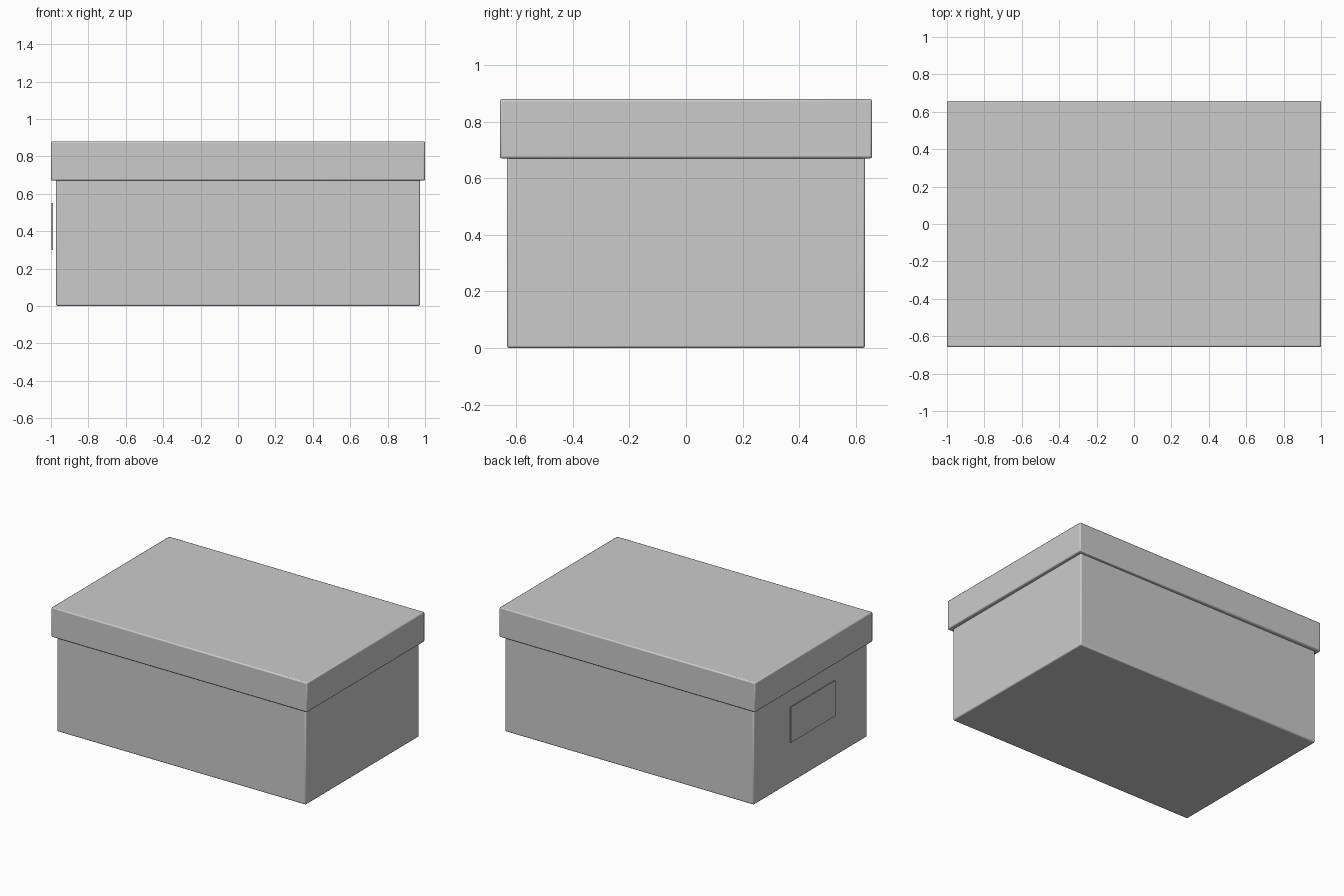
import bpy

if "Cube" in bpy.data.objects:
    bpy.data.objects.remove(bpy.data.objects["Cube"])


def box(name, low, high, bevel=0.0):
    """Box between two corners, with optional softened edges."""
    centre = [(a + b) / 2 for a, b in zip(low, high)]
    bpy.ops.mesh.primitive_cube_add(size=1, location=centre)
    obj = bpy.context.object
    obj.name = name
    obj.scale = [b - a for a, b in zip(low, high)]
    bpy.ops.object.transform_apply(location=False, rotation=False, scale=True)
    if bevel:
        mod = obj.modifiers.new("soft_edges", 'BEVEL')
        mod.width = bevel
        mod.segments = 2
        bpy.ops.object.shade_smooth_by_angle()
    return obj


# Lower container, tucked up into the lid
box("box_body", (-0.973, -0.633, 0.0), (0.973, 0.633, 0.70), 0.008)

# Overhanging lid
box("lid", (-1.0, -0.658, 0.67), (1.0, 0.658, 0.88), 0.008)

# Thin blank label plate standing just off the left end
box("end_label", (-0.996, -0.25, 0.30), (-0.988, 0.25, 0.55))
